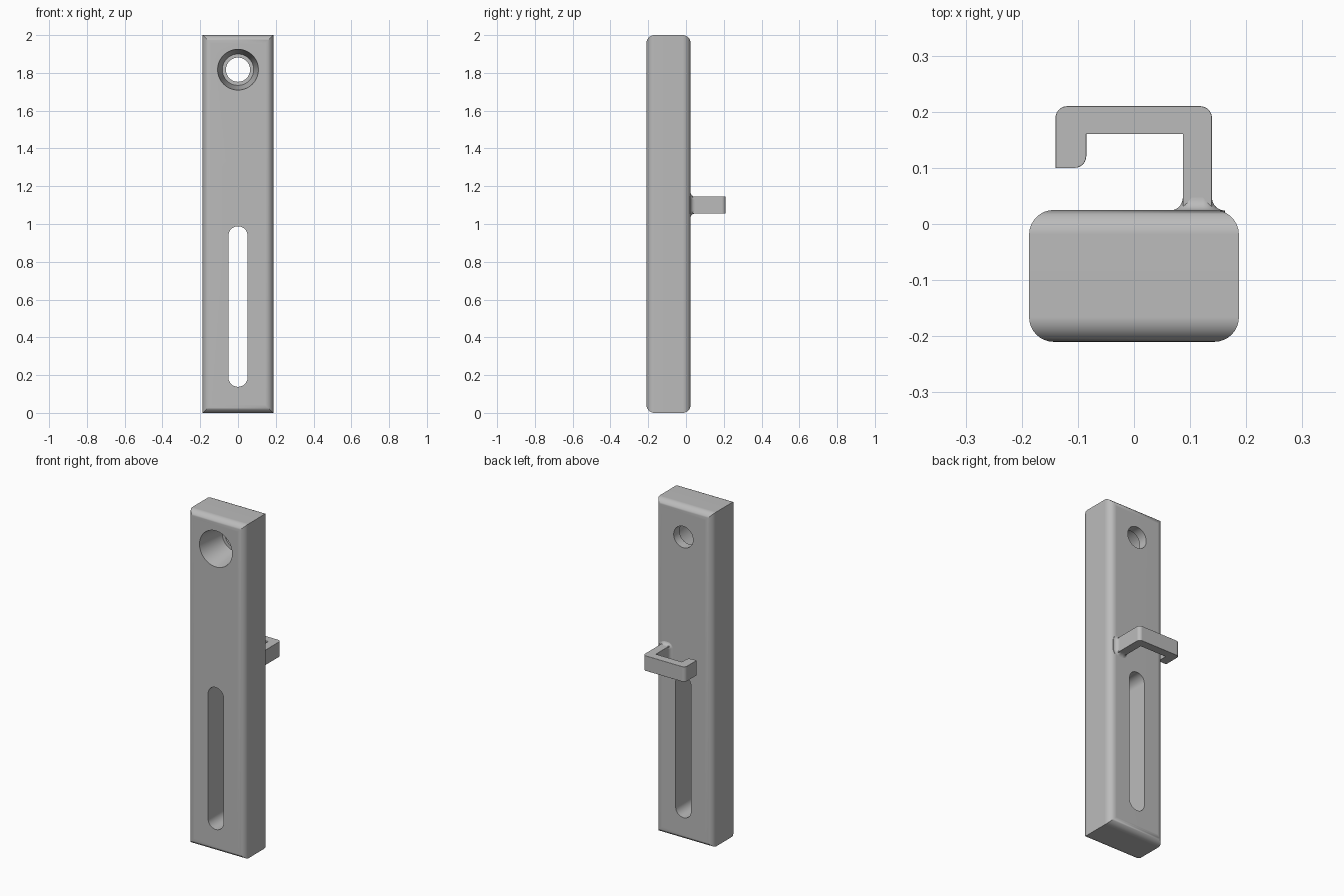
import bpy, bmesh
from math import pi, sin, cos, radians

cube = bpy.data.objects.get("Cube")
if cube:
    bpy.data.objects.remove(cube)

grey = bpy.data.materials.new("plain_grey")
grey.use_nodes = True
colour = (0.5, 0.5, 0.5, 1)
grey.diffuse_color = colour
grey.node_tree.nodes["Principled BSDF"].inputs["Base Color"].default_value = colour


def make_object(name, bm):
    bmesh.ops.recalc_face_normals(bm, faces=bm.faces)
    mesh = bpy.data.meshes.new(name)
    bm.to_mesh(mesh)
    bm.free()
    mesh.materials.append(grey)
    obj = bpy.data.objects.new(name, mesh)
    bpy.context.collection.objects.link(obj)
    return obj


def loft(name, rings):
    """Skin a run of matching closed rings and cap both ends."""
    bm = bmesh.new()
    loops = [[bm.verts.new(p) for p in ring] for ring in rings]
    n = len(loops[0])
    for a, b in zip(loops, loops[1:]):
        for i in range(n):
            j = (i + 1) % n
            bm.faces.new((a[i], a[j], b[j], b[i]))
    bm.faces.new(loops[0])
    bm.faces.new(loops[-1])
    return make_object(name, bm)


def capsule(y, hx, hz, r, cx, cz, steps=8):
    """Rounded rectangle in a plane of constant y; hx and hz are half sizes."""
    ring = []
    for k, (sx, sz) in enumerate([(1, 1), (-1, 1), (-1, -1), (1, -1)]):
        for i in range(steps + 1):
            a = (k + i / steps) * pi / 2
            ring.append((cx + sx * (hx - r) + r * cos(a), y,
                         cz + sz * (hz - r) + r * sin(a)))
    return ring


def circle(y, r, cz, n=64):
    return [(r * cos(2 * pi * i / n), y, cz + r * sin(2 * pi * i / n)) for i in range(n)]


def finish(obj):
    bpy.ops.object.select_all(action='DESELECT')
    obj.select_set(True)
    bpy.context.view_layer.objects.active = obj
    bpy.ops.object.shade_smooth_by_angle(angle=radians(30))
    mod = obj.modifiers.new("even_shading", 'WEIGHTED_NORMAL')
    mod.keep_sharp = True


# Body: tall bar with rounded front and back rims and square outer corners
FRONT, BACK, HALF, R = -0.21, 0.025, 0.187, 0.044
arc = [(R * (1 - sin(i * pi / 16)), R * (1 - cos(i * pi / 16))) for i in range(9)]
levels = [(FRONT + d, inset) for inset, d in arc]
levels += [(BACK - d, inset) for inset, d in reversed(arc)]
body = loft("body", [[(sx * (HALF - s), y, 1 + sz * (1 - s))
                      for sx, sz in [(-1, -1), (1, -1), (1, 1), (-1, 1)]]
                     for y, s in levels])

# Cutters: long slot, and tapered hole with a lip at the back
slot = loft("slot_cutter", [capsule(y, 0.051, 0.425, 0.0505, 0, 0.563) for y in (-0.3, 0.1)])
taper = (0.108 - 0.083) / 0.18
hole = loft("hole_cutter", [circle(y, r, 1.817) for y, r in [
    (FRONT - 0.05, 0.108 + 0.05 * taper), (FRONT + 0.18, 0.083),
    (FRONT + 0.18, 0.064), (0.1, 0.064)]])
for cutter in (slot, hole):
    cut = body.modifiers.new("cut", 'BOOLEAN')
    cut.operation = 'DIFFERENCE'
    cut.solver = 'EXACT'
    cut.object = cutter
    bpy.context.view_layer.objects.active = body
    bpy.ops.object.modifier_apply(modifier=cut.name)
    bpy.data.objects.remove(cutter)
finish(body)

# Hook: flat outline drawn from the base round to the free tip, then thickened
LOW, HIGH = 1.055, 1.145
outline = [(0.139, 0), (0.139, 0.21), (-0.14, 0.21), (-0.14, 0.1),
           (-0.085, 0.1), (-0.085, 0.16), (0.087, 0.16), (0.087, 0)]
bm = bmesh.new()
face = bm.faces.new([bm.verts.new((x, y, LOW)) for x, y in outline])
top = bmesh.ops.extrude_face_region(bm, geom=[face])["geom"]
bmesh.ops.translate(bm, vec=(0, 0, HIGH - LOW),
                    verts=[v for v in top if isinstance(v, bmesh.types.BMVert)])
bmesh.ops.recalc_face_normals(bm, faces=bm.faces)


def upright(e):
    return abs(e.verts[0].co.z - e.verts[1].co.z) > 0.01


# Round the outer corners and the inner corner of the tip
corners = [e for e in bm.edges if upright(e) and
           (e.verts[0].co.y > 0.2 or
            (abs(e.verts[0].co.y - 0.1) < 0.01 and e.verts[0].co.x > -0.1))]
bmesh.ops.bevel(bm, geom=corners, offset=0.021, segments=6, profile=0.5,
                affect='EDGES', clamp_overlap=True)
# Soften the long upper and lower rims, leaving the tip end crisp
rims = [e for e in bm.edges if not upright(e)
        and not all(v.co.y < 0.001 for v in e.verts)
        and not all(abs(v.co.y - 0.1) < 0.001 for v in e.verts)]
bmesh.ops.bevel(bm, geom=rims, offset=0.016, segments=5, profile=0.5,
                affect='EDGES', clamp_overlap=True)
finish(make_object("hook", bm))

# Flared collar blending the hook into the back of the body
F = 0.023
rings = [capsule(0, 0.026 + F, 0.045 + F, 0.016 + F, 0.113, 1.1)]
for i in range(9):
    a = i * pi / 16
    grow = F * (1 - sin(a))
    rings.append(capsule(BACK - 0.001 + F * (1 - cos(a)), 0.026 + grow, 0.045 + grow,
                         0.016 + grow, 0.113, 1.1))
finish(loft("hook_collar", rings))
